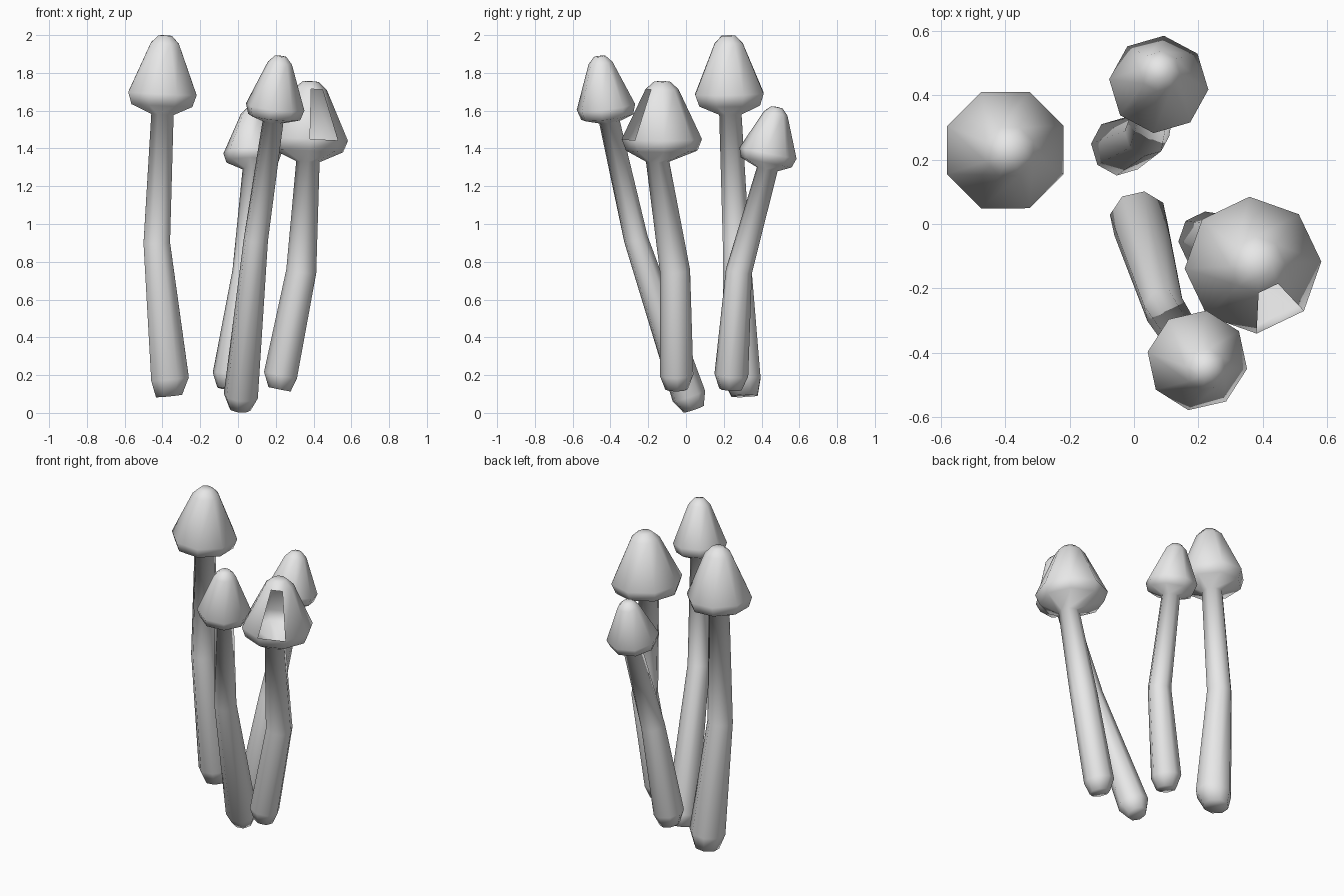
import bpy
import bmesh
from math import cos, sin, pi, radians
from mathutils import Vector

cube = bpy.data.objects.get("Cube")
if cube:
    bpy.data.objects.remove(cube, do_unlink=True)

SIDES = 8

grey = bpy.data.materials.new("plain grey")
grey.use_nodes = True
grey.diffuse_color = (0.8, 0.8, 0.8, 1)
grey.node_tree.nodes["Principled BSDF"].inputs["Base Color"].default_value = (0.8, 0.8, 0.8, 1)


def add_ring(bm, center, axis, radius, phase):
    """Octagonal ring of vertices square to the axis."""
    turn = Vector((0, 0, 1)).rotation_difference(axis)
    ring = []
    for i in range(SIDES):
        a = radians(phase) + 2 * pi * i / SIDES
        ring.append(bm.verts.new(center + turn @ Vector((cos(a), sin(a), 0)) * radius))
    return ring


def mushroom(name, stem, radii, cap_center, cap_tip, cap_radius, phase, open_side=None):
    """Loft one skin from the foot, up the bent stem and over the cap."""
    bm = bmesh.new()
    points = [Vector(p) for p in stem]
    base, tip = Vector(cap_center), Vector(cap_tip)
    cap_axis = tip - base
    rings = []

    # Stem: rounded foot, bend, and neck
    for i, (p, r) in enumerate(zip(points, radii)):
        if i < 2:
            axis = points[2] - points[1]
        elif i == len(points) - 1:
            axis = cap_axis
        else:
            axis = points[i + 1] - points[i - 1]
        rings.append(add_ring(bm, p, axis.normalized(), r, phase))

    # Cap: underside lip, brim, shoulder, tip (radius and height fractions)
    for r, h in ((0.89, -0.2), (1, 0), (0.41, 0.86), (0.2, 0.99)):
        rings.append(add_ring(bm, base + cap_axis * h, cap_axis.normalized(),
                              cap_radius * r, phase))

    bm.faces.new(reversed(rings[0]))
    for level, (low, high) in enumerate(zip(rings, rings[1:])):
        for i in range(SIDES):
            # One cap side may be left open
            if level == len(rings) - 3 and i == open_side:
                continue
            j = (i + 1) % SIDES
            bm.faces.new((low[i], low[j], high[j], high[i]))
    peak = bm.verts.new(tip)
    for i in range(SIDES):
        bm.faces.new((rings[-1][i], rings[-1][(i + 1) % SIDES], peak))

    for f in bm.faces:
        f.smooth = True
    mesh = bpy.data.meshes.new(name)
    bm.to_mesh(mesh)
    bm.free()
    mesh.materials.append(grey)
    obj = bpy.data.objects.new(name, mesh)
    bpy.context.collection.objects.link(obj)


mushroom("tall_mushroom",
         [(-0.365, 0.31, 0.09), (-0.36, 0.295, 0.18), (-0.43, 0.265, 0.9), (-0.4, 0.235, 1.58)],
         (0.075, 0.108, 0.076, 0.064),
         (-0.4, 0.23, 1.69), (-0.385, 0.225, 2.0), 0.196, 22.5)

mushroom("small_back_mushroom",
         [(-0.05, 0.235, 0.125), (-0.045, 0.24, 0.2), (0.04, 0.28, 0.75), (0.08, 0.43, 1.29)],
         (0.06, 0.09, 0.07, 0.056),
         (0.077, 0.434, 1.375), (0.08, 0.482, 1.62), 0.155, 39)

mushroom("leaning_front_mushroom",
         [(0.01, 0.04, 0.02), (0.015, 0.015, 0.09), (0.095, -0.265, 0.92), (0.185, -0.405, 1.54)],
         (0.058, 0.092, 0.065, 0.056),
         (0.197, -0.424, 1.62), (0.226, -0.457, 1.89), 0.158, 35)

mushroom("open_cap_mushroom",
         [(0.22, -0.05, 0.125), (0.225, -0.05, 0.2), (0.335, -0.058, 0.75), (0.37, -0.15, 1.33)],
         (0.06, 0.089, 0.08, 0.062),
         (0.37, -0.128, 1.45), (0.385, -0.127, 1.757), 0.213, 3, open_side=6)
